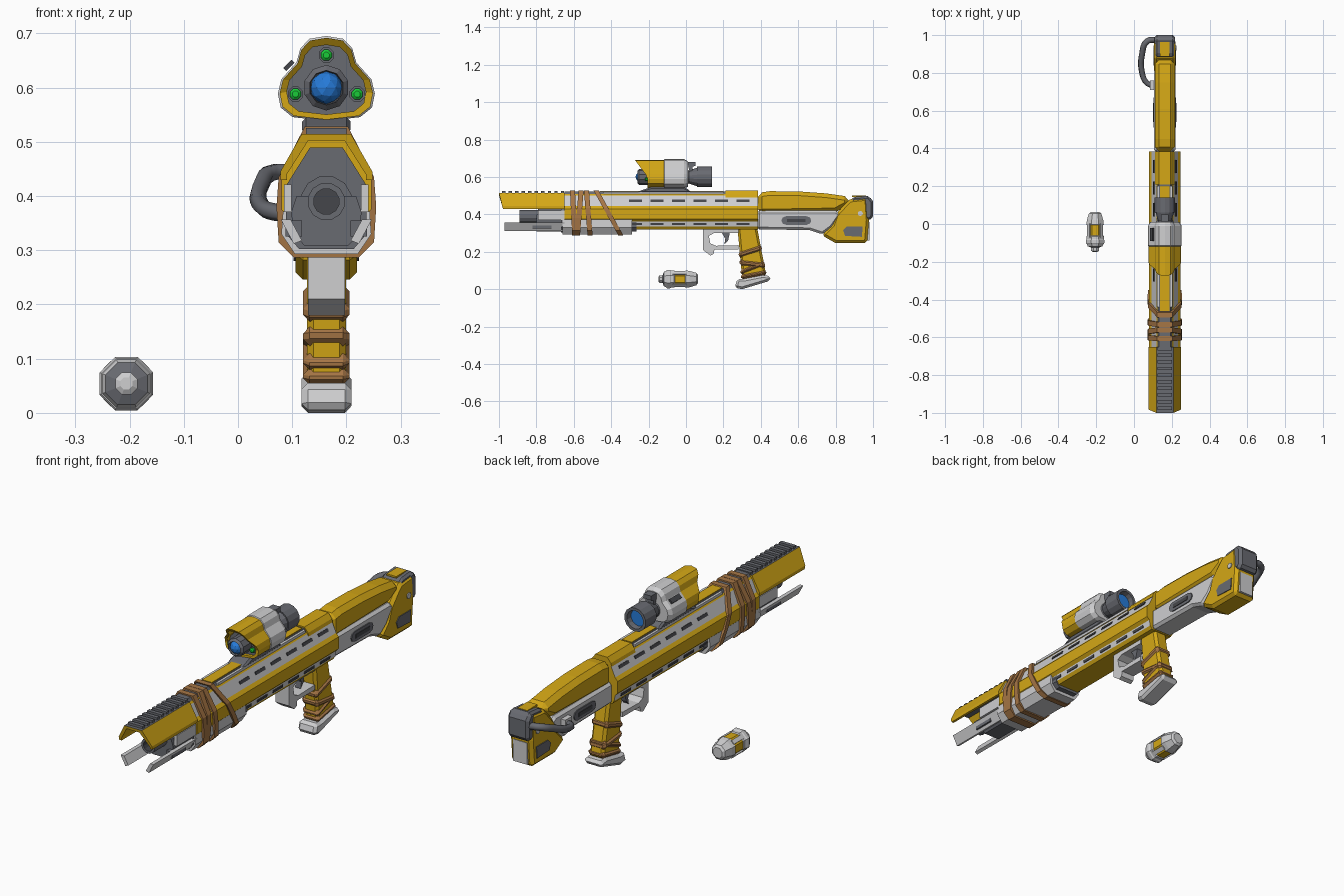
import bpy, bmesh, math
from mathutils import Vector, Matrix

if "Cube" in bpy.data.objects:
    bpy.data.objects.remove(bpy.data.objects["Cube"])

CX = 0.163  # centre line of the long body


def material(name, rgb):
    m = bpy.data.materials.new(name)
    m.diffuse_color = (*rgb, 1)
    m.use_nodes = True
    m.node_tree.nodes["Principled BSDF"].inputs["Base Color"].default_value = m.diffuse_color
    return m


YEL = material("yellow", (0.66, 0.39, 0.008))
LIGHT = material("light_grey", (0.62, 0.62, 0.63))
DARK = material("dark_grey", (0.14, 0.145, 0.165))
SLOT = material("slot_grey", (0.06, 0.062, 0.07))
BROWN = material("brown", (0.38, 0.18, 0.06))
BLUE = material("blue", (0.02, 0.2, 0.7))
GREEN = material("green", (0.01, 0.6, 0.04))


def finish(name, bm, mats, rule=None):
    bmesh.ops.recalc_face_normals(bm, faces=bm.faces)
    bm.normal_update()
    if rule:
        for f in bm.faces:
            f.material_index = rule(f.calc_center_median(), f.normal)
    me = bpy.data.meshes.new(name)
    bm.to_mesh(me)
    bm.free()
    for m in mats:
        me.materials.append(m)
    ob = bpy.data.objects.new(name, me)
    bpy.context.collection.objects.link(ob)
    return ob


def loft(name, rings, mats, seg=None, rule=None):
    """Skin closed rings; seg gives a material index per step, last one for the end cap."""
    bm = bmesh.new()
    vs = [[bm.verts.new(p) for p in r] for r in rings]
    n = len(rings[0])
    for k in range(len(vs) - 1):
        for i in range(n):
            j = (i + 1) % n
            f = bm.faces.new((vs[k][i], vs[k][j], vs[k + 1][j], vs[k + 1][i]))
            f.material_index = seg[k] if seg else 0
    bm.faces.new(vs[0][::-1]).material_index = seg[0] if seg else 0
    bm.faces.new(vs[-1]).material_index = seg[-1] if seg else 0
    return finish(name, bm, mats, rule)


def both(half):
    return half + [(-x, z) for x, z in reversed(half) if x > 0]


def prism(name, half, y0, y1, mats, rule=None, slope=0.0):
    """Mirrored x-z section pulled along y, optionally leaning with height."""
    rings = [[(CX + x, y + slope * (0.52 - z), z) for x, z in both(half)] for y in (y0, y1)]
    return loft(name, rings, mats, rule=rule)


def slab(name, pts, w, mat, bevel=0.0, x=CX):
    """Side outline in y-z given thickness w to each side."""
    ob = loft(name, [[(x + s * w, y, z) for y, z in pts] for s in (-1, 1)], [mat])
    if bevel:
        b = ob.modifiers.new("chamfer", "BEVEL")
        b.width, b.segments, b.limit_method = bevel, 1, "ANGLE"
        b.angle_limit = math.radians(40)
    return ob


def lathe(name, x, z, prof, n, mats, seg=None):
    rings = [[(x + r * math.cos((i + .5) * math.tau / n), y, z + r * math.sin((i + .5) * math.tau / n))
              for i in range(n)] for r, y in prof]
    return loft(name, rings, mats, seg)


def box(name, c, size, mat, tilt=0.0):
    bm = bmesh.new()
    bmesh.ops.create_cube(bm, size=1, matrix=Matrix.Translation(c) @ Matrix.Rotation(math.radians(tilt), 4, 'Y')
                          @ Matrix.Diagonal((*size, 1)))
    return finish(name, bm, [mat])


def ball(name, c, r):
    bm = bmesh.new()
    bmesh.ops.create_icosphere(bm, subdivisions=2, radius=r, matrix=Matrix.Translation(c))
    return finish(name, bm, [BLUE])


# Main body with light strips on the shoulder and the lower flank
prism("body", [(.035, .512), (.045, .50), (.07, .445), (.083, .43), (.083, .375), (.07, .362), (.065, .335), (.055, .32)],
      -.65, .385, [YEL, LIGHT],
      lambda c, n: 1 if abs(n.x) > .5 and (.445 < c.z < .5 or .335 < c.z < .36) else 0)
for s in (-1, 1):
    for i in range(6):
        y = -.27 + .115 * i
        box("upper_slot", (CX + s * .058, y, .4725), (.006, .07, .014), SLOT, -24 * s)
        box("lower_slot", (CX + s * .068, y, .3485), (.006, .07, .012), SLOT, 11 * s)
prism("foregrip", [(.08, .372), (.083, .33), (.058, .293)], -.66, -.29, [LIGHT])
prism("foregrip_end", [(.07, .36), (.07, .33), (.05, .308)], -.29, -.265, [DARK])
prism("front_plate", [(.03, .49), (.074, .42), (.074, .33), (.05, .302)], -.668, -.64, [DARK])
prism("top_rail", [(.03, .522), (.04, .505)], -.65, .21, [DARK])
box("rail_inlay", (CX, -.13, .523), (.05, .66, .006), YEL)
prism("rear_cover", [(.03, .528), (.048, .505), (.052, .49)], .21, .385, [YEL])
for s in (-1, 1):
    box("rail_edge", (CX + s * .036, -.12, .514), (.012, .64, .012), LIGHT)

# Hollow front shroud and ridged top
out = [(.085, .43), (.085, .445), (.045, .515)]
inn = [(.033, .503), (.073, .44), (.073, .43)]
sect = out + [(-x, z) for x, z in reversed(out)] + [(-x, z) for x, z in reversed(inn)] + inn[::1]
sect = out + [(-x, z) for x, z in reversed(out)] + [(-x, z) for x, z in reversed(inn)] + inn
loft("front_shroud", [[(CX + x, -1 + (.31 * max(0, .5 - z) if front else .35), z) for x, z in sect]
                      for front in (True, False)], [YEL, DARK], rule=lambda c, n: 1 if abs(n.z) > .95 and c.z > .5 else 0)
for i in range(10):
    box("top_ridge", (CX, -.975 + i * .035, .518), (.075, .018, .016), DARK)

# Barrel, side plates and lower prongs
lathe("barrel", CX, .39, [(.048, -.65), (.048, -.79), (.035, -.79), (.035, -.89), (.024, -.89), (.024, -.85)], 12,
      [DARK, SLOT], [0, 0, 0, 0, 1, 1])
prism("barrel_block", [(.055, .40), (.065, .37), (.06, .33), (.04, .308)], -.80, -.65, [DARK])
for s in (-1, 1):
    box("side_plate", (CX + s * .071, -.72, .396), (.014, .14, .05), LIGHT)
    loft("prong", [[(CX + s * x, y, z) for x, z in ((.084, .357), (.066, .357), (.045, .318), (.06, .312))]
                   for y in (-.97, -.65)], [LIGHT])
    box("prong_inset", (CX + s * .06, -.77, .34), (.03, .1, .03), DARK)

# Straps round the front of the body
strap = [(.04, .528), (.088, .435), (.092, .38), (.088, .315), (.06, .287)]
for y, slope in ((-.62, .05), (-.545, .08), (-.575, -.08), (-.49, .55)):
    prism("body_strap", strap, y, y + .027, [BROWN], slope=slope)

# Stock
slab("stock_top", [(.385, .405), (.385, .515), (.45, .524), (.61, .522), (.75, .512), (.87, .495), (.87, .45), (.80, .412)],
     .053, YEL, .022)
slab("stock_lower", [(.38, .32), (.38, .42), (.80, .42), (.83, .40), (.78, .33), (.73, .293), (.66, .316)], .056, LIGHT, .012)
slab("butt", [(.875, .48), (.97, .49), (.978, .37), (.968, .246), (.80, .246), (.725, .289), (.78, .345), (.80, .40), (.85, .455)],
     .057, YEL, .014)
slab("butt_pad", [(.945, .385), (.945, .495), (.98, .497), (1.0, .47), (1.0, .39), (.982, .365)], .054, DARK, .012)
slab("butt_crest", [(.865, .46), (.895, .493), (.98, .50), (.98, .47)], .05, DARK, .01)
box("crest_inlay", (CX, .925, .497), (.05, .075, .008), YEL)
box("back_plate", (CX, .974, .31), (.072, .012, .10), LIGHT)
oval = [(.59 + a * .055 + .025 * math.cos(t), .367 + .023 * math.sin(t))
        for a, t0 in ((1, -math.pi / 2), (-1, math.pi / 2)) for t in [t0 + k * math.pi / 4 for k in range(5)]]
for s in (-1, 1):
    slab("stock_slot", oval, .004, DARK, x=CX + s * .0565)
    box("stock_slot_core", (CX + s * .061, .59, .367), (.004, .10, .018), SLOT)
    slab("butt_patch", [(.85, .285), (.94, .28), (.945, .335), (.86, .335), (.84, .315)], .004, DARK, x=CX + s * .0565)
    slab("butt_bolt", [(.932 + .014 * math.cos(k * math.pi / 4), .405 + .014 * math.sin(k * math.pi / 4)) for k in range(8)],
         .004, LIGHT, x=CX + s * .057)

# Hose looping out from the left of the stock
cu = bpy.data.curves.new("hose", "CURVE")
cu.dimensions, cu.bevel_depth, cu.bevel_resolution, cu.resolution_u = "3D", .016, 1, 4
path = [(.12, .975, .44), (.07, .968, .445), (.043, .90, .42), (.041, .81, .385), (.07, .745, .37), (.12, .73, .368)]
sp = cu.splines.new("BEZIER")
sp.bezier_points.add(len(path) - 1)
for b, p in zip(sp.bezier_points, path):
    b.co, b.handle_left_type, b.handle_right_type = p, "AUTO", "AUTO"
cu.materials.append(DARK)
bpy.context.collection.objects.link(bpy.data.objects.new("hose", cu))
box("hose_socket", (.10, .735, .368), (.03, .05, .05), LIGHT)

# Grip, its wraps and its foot
slab("grip", [(.275, .33), (.38, .33), (.43, .07), (.30, .06)], .036, YEL, .012)
for zf, zb, h in ((.165, .205, .035), (.125, .11, .035), (.075, .125, .03), (.05, .075, .03)):
    fy, by = (lambda z: .268 + (.33 - z) * .096), (lambda z: .385 + (.33 - z) * .184)
    slab("grip_wrap", [(fy(zf), zf), (fy(zf + h), zf + h), (by(zb + h), zb + h), (by(zb), zb)], .043, BROWN, .012)
slab("grip_foot", [(.26, .008), (.30, 0), (.45, .045), (.452, .07), (.41, .075), (.31, .055), (.275, .055)], .046, LIGHT, .012)

# Trigger guard and trigger
slab("trigger_guard", [(.09, .325), (.09, .21), (.13, .18), (.148, .188), (.152, .212), (.28, .212), (.28, .235), (.16, .232),
                       (.13, .245), (.122, .285), (.15, .30), (.28, .30), (.28, .325)], .034, LIGHT)
slab("trigger", [(.19, .305), (.235, .305), (.225, .26), (.205, .24), (.21, .27)], .014, DARK)

# Sight: recessed hood, housing, eyepiece and mount
half = [(0, .692), (.03, .687), (.046, .67), (.053, .645), (.08, .615), (.086, .59), (.081, .565), (.06, .548), (0, .541)]


def section(k, y, hood=False):
    pts = [(x * k, .605 + (z - .605) * k) for x, z in both(half)]
    pts = [(x, z) for x, z in pts]
    return [(CX + x, y - (max(0, z - .60) * .75 if hood else 0), z) for x, z in pts]


loft("sight_hood", [section(1, -.11), section(1, -.205, True), section(.85, -.205, True), section(.85, -.19)],
     [YEL, DARK], [0, 0, 0, 1])
loft("sight_housing", [section(.9, -.125), section(1.04, -.115), section(1.04, -.01), section(.9, .01)], [LIGHT])
lathe("lens_barrel", CX, .60, [(.042, -.18), (.042, -.25), (.032, -.26), (.03, -.24)], 10, [DARK])
ball("front_lens", (CX, -.24, .60), .03)
for x, z in ((0, .66), (-.057, .588), (.057, .588)):
    lathe("lamp_ring", CX + x, z, [(.015, -.18), (.015, -.205)], 8, [DARK])
    lathe("lamp", CX + x, z, [(.011, -.18), (.011, -.215), (.006, -.219)], 8, [GREEN])
lathe("eyepiece", CX, .60, [(.045, 0), (.035, .015), (.05, .06), (.055, .06), (.055, .14), (.042, .14), (.038, .115)], 14,
      [DARK, BLUE], [0, 0, 0, 0, 0, 0, 1])
slab("sight_knob", [(.012, .655), (.012, .68), (.05, .68), (.05, .66), (.035, .655), (.035, .63), (.02, .63)], .02, DARK)
box("sight_vent", (CX - .069, -.055, .641), (.008, .07, .022), SLOT, 45)
slab("sight_mount", [(-.265, .515), (-.235, .53), (-.19, .545), (-.01, .545), (.02, .53), (.025, .515)], .045, DARK, .008)

# Loose cartridge beside the body
lathe("cartridge", -.206, .054, [(.012, -.148), (.022, -.142), (.022, -.125), (.042, -.118), (.05, -.10), (.05, -.065),
                                 (.046, -.06), (.046, -.006), (.05, -.002), (.047, .02), (.036, .055), (.025, .063)],
      8, [LIGHT, YEL, DARK], [0, 0, 2, 0, 0, 0, 1, 0, 0, 0, 0, 0])
lathe("cartridge_band", -.206, .054, [(.05, -.105), (.0535, -.10), (.0535, -.085), (.05, -.08)], 8, [LIGHT])
for k in range(4):
    a = math.tau * k / 4 + math.pi / 4
    box("cartridge_rib", (-.206 + .043 * math.cos(a), -.035, .054 + .043 * math.sin(a)), (.014, .075, .02), LIGHT, -math.degrees(a))
